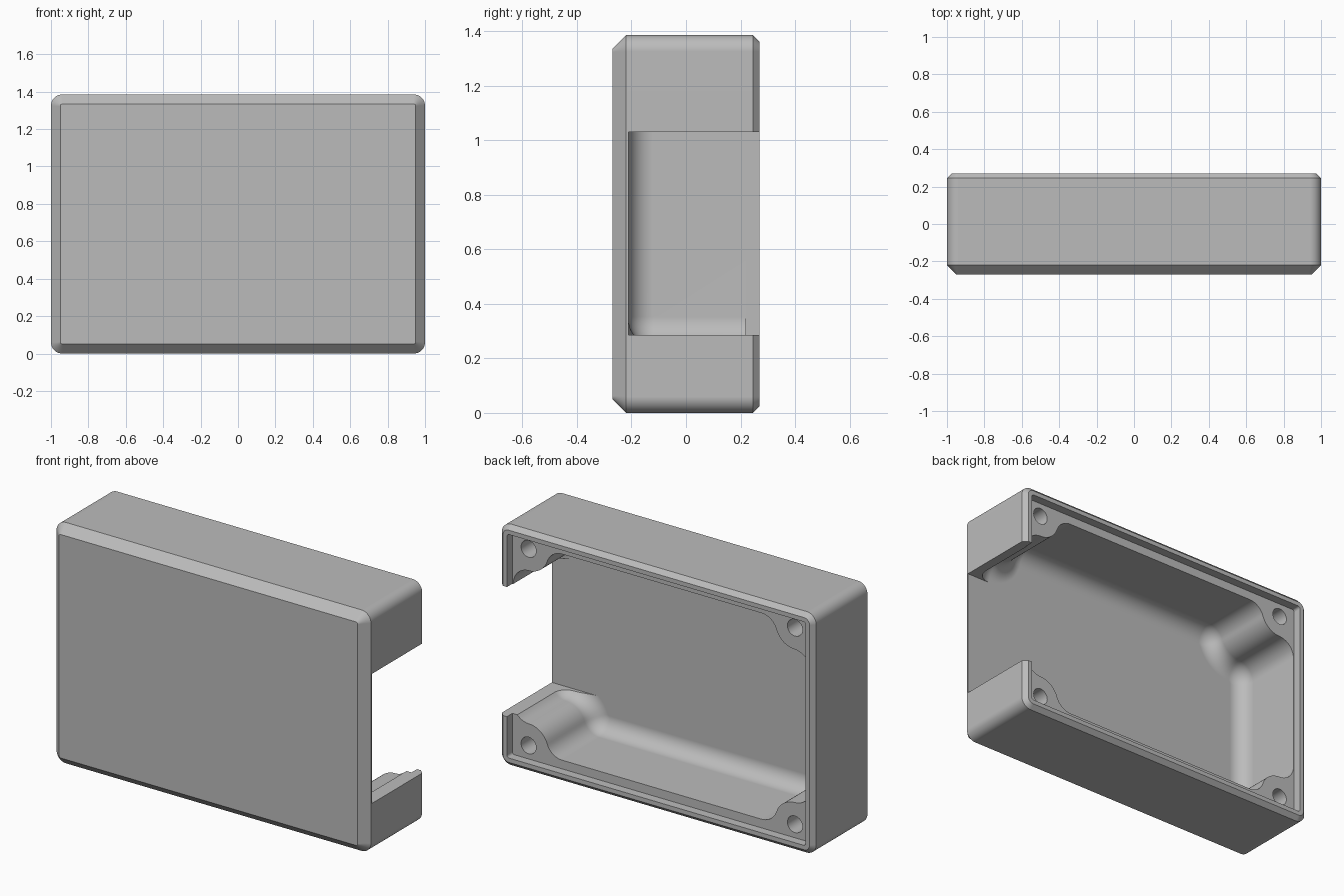
import bpy, bmesh
from math import pi, cos, sin, atan2, sqrt
from mathutils import Vector

cube = bpy.data.objects.get("Cube")
if cube:
    bpy.data.objects.remove(cube, do_unlink=True)

# Overall sizes
W, H, D = 1.0, 0.6925, 0.27        # half width, half height, half depth
MID = H                            # height of the centre
FLOOR = -0.21                      # inner face of the front panel
LEDGE = 0.22                       # depth of the lid seat
HOLE = Vector((0.847, 0.565))      # screw hole, from the centre
SEG = 10


def arc(c, r, a0, a1, n=SEG):
    return [(c[0] + r * cos(a0 + (a1 - a0) * i / n),
             c[1] + r * sin(a0 + (a1 - a0) * i / n)) for i in range(n + 1)]


def mirror4(q):
    """Repeat a first-quadrant path, counterclockwise, in all four quadrants."""
    out = []
    for sx, sz in ((1, 1), (-1, 1), (-1, -1), (1, -1)):
        path = q if sx * sz > 0 else q[::-1]
        out += [(sx * x, sz * z) for x, z in path]
    return out


def rounded_rect(inset, r):
    w, h = W - inset, H - inset
    return mirror4(arc((w - r, h - r), r, 0, pi / 2))


def loft(name, rings):
    """Solid through (y, outline) rings with capped ends."""
    bm = bmesh.new()
    loops = [[bm.verts.new((x, y, z + MID)) for x, z in pts] for y, pts in rings]
    n = len(loops[0])
    for a, b in zip(loops, loops[1:]):
        for i in range(n):
            j = (i + 1) % n
            bm.faces.new((a[i], a[j], b[j], b[i]))
    bm.faces.new(loops[0])
    bm.faces.new(loops[-1][::-1])
    bmesh.ops.recalc_face_normals(bm, faces=bm.faces)
    mesh = bpy.data.meshes.new(name)
    bm.to_mesh(mesh)
    bm.free()
    ob = bpy.data.objects.new(name, mesh)
    bpy.context.collection.objects.link(ob)
    return ob


def cavity_outline(d):
    """Inner wall with four screw bosses, moved inward by d."""
    w, h, r, boss = 0.945, 0.5925, 0.1, 0.125
    s = r + boss
    a = Vector((w - r, HOLE.y - sqrt(s * s - (HOLE.x - w + r) ** 2)))
    b = Vector((HOLE.x - sqrt(s * s - (HOLE.y - h + r) ** 2), h - r))
    ang = lambda p, q: atan2(q.y - p.y, q.x - p.x)
    q = arc(a, r - d, 0, ang(a, HOLE))
    q += arc(HOLE, boss + d, ang(HOLE, a), ang(HOLE, b))[1:-1]
    q += arc(b, r - d, ang(b, HOLE), pi / 2)
    return mirror4(q)


# Outer shell with chamfered front and back edges
shell = loft("enclosure_shell", [
    (-D, rounded_rect(0.05, 0.012)),
    (-D + 0.05, rounded_rect(0, 0.06)),
    (D - 0.025, rounded_rect(0, 0.06)),
    (D, rounded_rect(0.025, 0.035))])

# Cavity with a filleted floor
F = 0.09
rings = [(LEDGE + 0.02, cavity_outline(0))]
for i in range(SEG + 1):
    t = pi / 2 * i / SEG
    rings.append((FLOOR + F * (1 - sin(t)), cavity_outline(F * (1 - cos(t)))))
cutters = [loft("cavity_cutter", rings)]

# Recess for the lid
seat = rounded_rect(0.05, 0.015)
cutters.append(loft("lid_seat_cutter", [(LEDGE, seat), (D + 0.1, seat)]))

# Opening in the left side
z0, z1 = 0.285 - MID, 1.03 - MID
slot = [(0.69, z0), (W + 0.1, z0), (W + 0.1, z1), (0.69, z1)]
cutters.append(loft("side_opening_cutter", [(FLOOR, slot), (D + 0.1, slot)]))

# Blind screw holes
for sx in (-1, 1):
    for sz in (-1, 1):
        ring = arc((sx * HOLE.x, sz * HOLE.y), 0.048, 0, 2 * pi, 32)[:-1]
        cutters.append(loft("screw_hole_cutter", [(-0.08, ring), (LEDGE + 0.03, ring)]))

# Cut the shell, then drop the cutters
bpy.context.view_layer.objects.active = shell
for c in cutters:
    c.hide_render = True
    mod = shell.modifiers.new(c.name, 'BOOLEAN')
    mod.operation = 'DIFFERENCE'
    mod.solver = 'EXACT'
    mod.object = c
    bpy.ops.object.modifier_apply(modifier=mod.name)
for c in cutters:
    bpy.data.objects.remove(c, do_unlink=True)

# Single grey material
grey = bpy.data.materials.new("grey_plastic")
grey.use_nodes = True
colour = (0.5, 0.5, 0.5, 1)
grey.diffuse_color = colour
grey.node_tree.nodes["Principled BSDF"].inputs["Base Color"].default_value = colour
shell.data.materials.clear()
shell.data.materials.append(grey)

# Smooth fillets, sharp edges, flat panels
for o in bpy.context.selected_objects:
    o.select_set(False)
shell.select_set(True)
bpy.ops.object.shade_smooth_by_angle(angle=pi / 6)
weighted = shell.modifiers.new("weighted_normals", 'WEIGHTED_NORMAL')
weighted.keep_sharp = True
